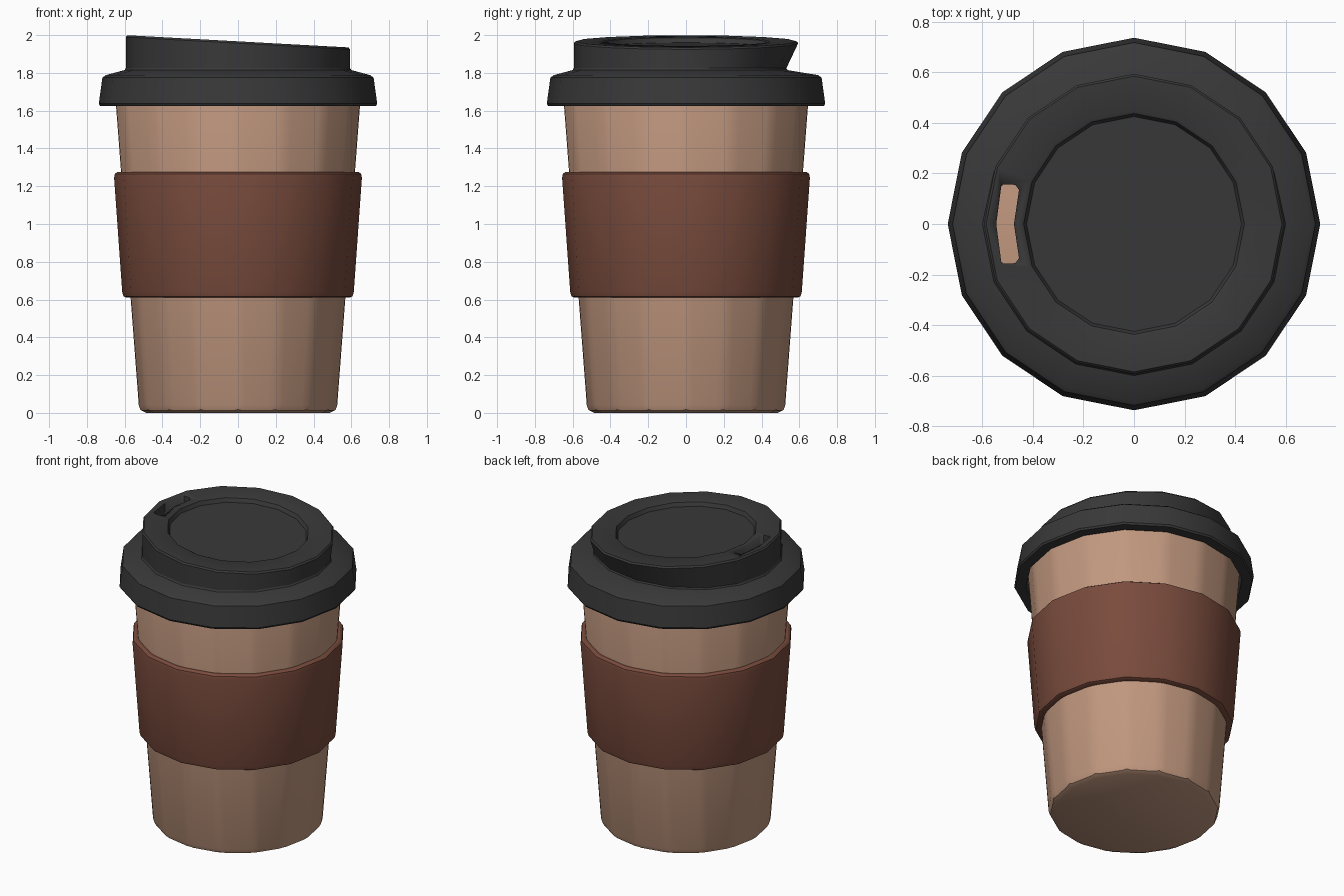
import bpy, bmesh, math

if "Cube" in bpy.data.objects:
    bpy.data.objects.remove(bpy.data.objects["Cube"])

SIDES = 16


def material(name, rgb):
    m = bpy.data.materials.new(name)
    m.diffuse_color = (*rgb, 1)
    m.use_nodes = True
    m.node_tree.nodes["Principled BSDF"].inputs["Base Color"].default_value = m.diffuse_color
    return m


def finish(bm, name, mat, angle=30):
    bmesh.ops.recalc_face_normals(bm, faces=bm.faces)
    me = bpy.data.meshes.new(name)
    bm.to_mesh(me)
    bm.free()
    ob = bpy.data.objects.new(name, me)
    bpy.context.collection.objects.link(ob)
    if mat:
        me.materials.append(mat)
    bpy.ops.object.select_all(action='DESELECT')
    ob.select_set(True)
    bpy.context.view_layer.objects.active = ob
    bpy.ops.object.shade_smooth_by_angle(angle=math.radians(angle))
    return ob


def lathe(profile, closed=False, adjust=None):
    """Revolve (radius, z) points; cap the ends, or join them if closed."""
    bm = bmesh.new()
    rings = []
    for k, (r, z) in enumerate(profile):
        ring = []
        for i in range(SIDES):
            a = 2 * math.pi * i / SIDES
            co = (r * math.cos(a), r * math.sin(a), z)
            ring.append(bm.verts.new(adjust(k, *co) if adjust else co))
        rings.append(ring)
    pairs = list(zip(rings, rings[1:]))
    if closed:
        pairs.append((rings[-1], rings[0]))
    else:
        bm.faces.new(rings[0])
        bm.faces.new(rings[-1])
    for a, b in pairs:
        for i in range(SIDES):
            j = (i + 1) % SIDES
            bm.faces.new((a[i], a[j], b[j], b[i]))
    return bm


tan = material("tan_cup", (0.53, 0.31, 0.21))
brown = material("brown_sleeve", (0.19, 0.07, 0.045))
black = material("black_lid", (0.04, 0.04, 0.04))

# Cup body: tapered solid with softened corners and a bottom chamfer
bm = lathe([(0.527, 0), (0.66, 1.75)])
bmesh.ops.bevel(bm, geom=bm.edges[:], offset=0.042, segments=2,
                profile=0.5, affect='EDGES', clamp_overlap=True)
finish(bm, "cup_body", tan)

# Grip sleeve: tapered band with rounded rims
finish(lathe([(0.55, 0.61), (0.592, 0.61), (0.606, 0.617), (0.613, 0.64),
              (0.656, 1.245), (0.652, 1.266), (0.638, 1.275), (0.60, 1.275)],
             closed=True), "sleeve", brown)

# Lid: overhanging rim, raised tilted top and recessed centre
LID = [(0.56, 1.755), (0.66, 1.74), (0.665, 1.625), (0.73, 1.625),
       (0.737, 1.637), (0.718, 1.775), (0.70, 1.788), (0.60, 1.815),
       (0.594, 1.825), (0.594, 1.957), (0.585, 1.967),
       (0.447, 1.967), (0.437, 1.962), (0.425, 1.937)]


def shape_lid(k, x, y, z):
    if k in (7, 8) and y > 0.2:      # back wall undercut
        y *= 0.895
    if k >= 9:                       # slope of the top
        z -= 0.055 * x
    return x, y, z


lid = finish(lathe(LID, adjust=shape_lid), "lid", black)

# Drinking slot: bent prism cut through the lid
outline = [(-0.525, 0.15), (-0.515, 0.157), (-0.47, 0.155), (-0.455, 0.135),
           (-0.475, 0.0)]
outline += [(x, -y) for x, y in reversed(outline[:-1])] + [(-0.545, 0.0)]
bm = bmesh.new()
face = bm.faces.new([bm.verts.new((x, y, 1.6)) for x, y in outline])
ext = bmesh.ops.extrude_face_region(bm, geom=[face])
bmesh.ops.translate(bm, vec=(0, 0, 0.6), verts=[
    v for v in ext["geom"] if isinstance(v, bmesh.types.BMVert)])
cutter = finish(bm, "slot_cutter", black)
cutter.hide_render = True
cutter.hide_viewport = True
cut = lid.modifiers.new("drinking_slot", 'BOOLEAN')
cut.operation = 'DIFFERENCE'
cut.solver = 'EXACT'
cut.object = cutter
